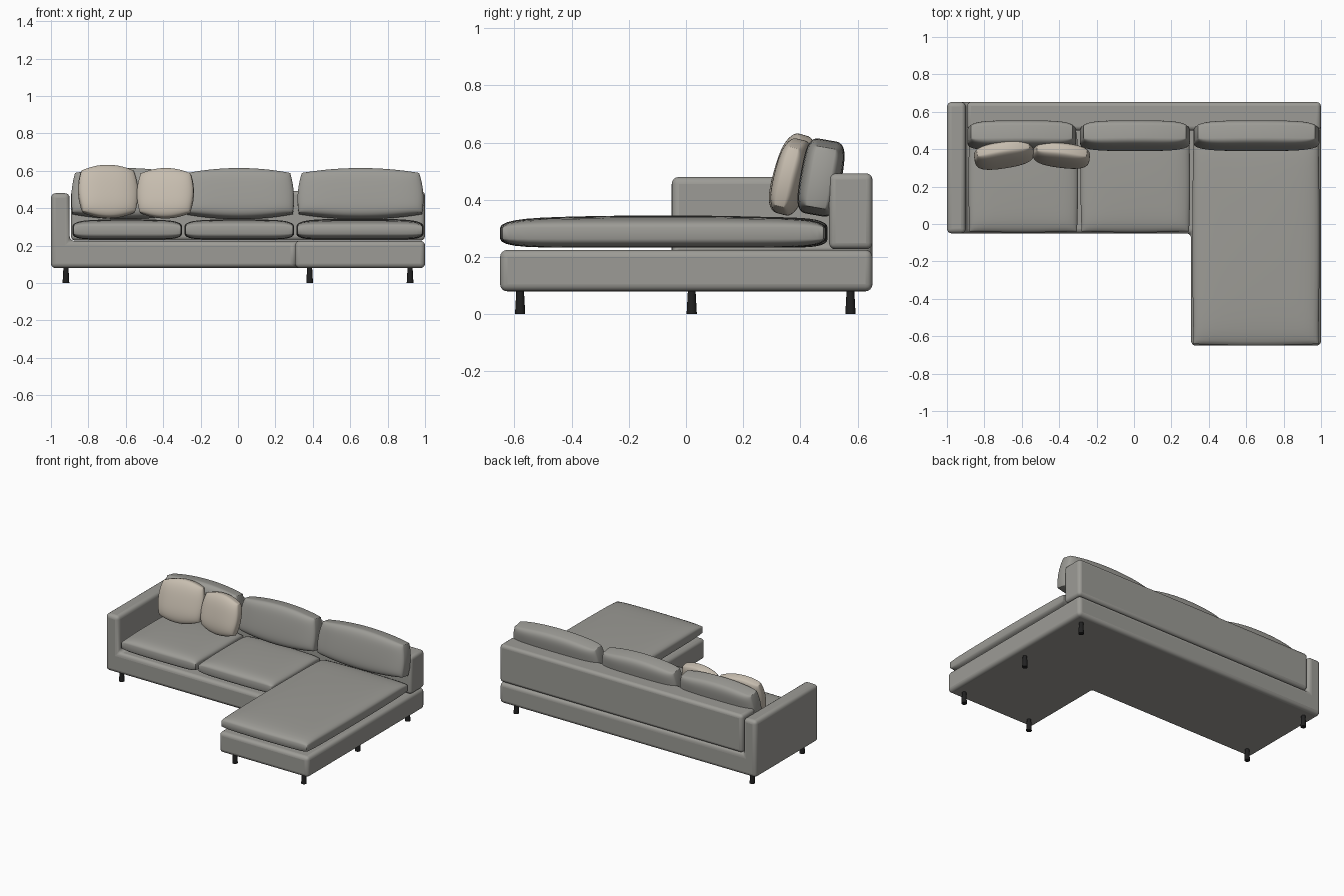
import bpy, bmesh
from math import sin, pi, radians

if "Cube" in bpy.data.objects:
    bpy.data.objects.remove(bpy.data.objects["Cube"])


def finish(name, bm, mat, bevel=0.0, angle=40):
    bmesh.ops.recalc_face_normals(bm, faces=bm.faces)
    me = bpy.data.meshes.new(name)
    bm.to_mesh(me)
    bm.free()
    ob = bpy.data.objects.new(name, me)
    bpy.context.collection.objects.link(ob)
    if bevel:
        m = ob.modifiers.new("round", 'BEVEL')
        m.width, m.segments, m.limit_method = bevel, 4, 'ANGLE'
    me.materials.append(mat)
    bpy.ops.object.select_all(action='DESELECT')
    ob.select_set(True)
    bpy.context.view_layer.objects.active = ob
    bpy.ops.object.shade_smooth_by_angle(angle=radians(angle))
    return ob


def material(name, rgb):
    m = bpy.data.materials.new(name)
    m.diffuse_color = (*rgb, 1)
    m.use_nodes = True
    m.node_tree.nodes["Principled BSDF"].inputs["Base Color"].default_value = m.diffuse_color
    return m


def cushion(name, mat, loc, half, rot=(0, 0, 0), pinch=(0.02, 0.02), power=8,
            crown=(0, 0), taper=0.0, rim=0.4, n=22):
    """Two domed grids joined by a rim wall; half = half width, height, thickness."""
    bm = bmesh.new()
    t = [sin(pi / 2 * (2 * i / n - 1)) for i in range(n + 1)]
    sides = []
    for s in (1, -1):
        c = crown[0] if s > 0 else crown[1]
        sides.append([[bm.verts.new((
            half[0] * u * (1 - pinch[0] * v * v - taper * v),
            half[1] * v * (1 - pinch[1] * u * u),
            s * half[2] * (rim + (1 - rim) * max(0, (1 - abs(u) ** power)
                                                 * (1 - abs(v) ** power)) ** 0.5)
            * (1 + c * (1 - u * u) * (1 - v * v)))) for v in t] for u in t])
    for g in sides:
        for i in range(n):
            for j in range(n):
                bm.faces.new((g[i][j], g[i + 1][j], g[i + 1][j + 1], g[i][j + 1]))
    # rim wall around the border
    ring = ([(i, 0) for i in range(n)] + [(n, j) for j in range(n)]
            + [(i, n) for i in range(n, 0, -1)] + [(0, j) for j in range(n, 0, -1)])
    a, b = sides
    for (i, j), (k, l) in zip(ring, ring[1:] + ring[:1]):
        bm.faces.new((a[i][j], a[k][l], b[k][l], b[i][j]))
    ob = finish(name, bm, mat, angle=80)
    ob.location = loc
    ob.rotation_euler = [radians(r) for r in rot]
    return ob


grey = material("grey_fabric", (0.335, 0.33, 0.305))
beige = material("beige_fabric", (0.57, 0.51, 0.43))
dark = material("dark_leg", (0.015, 0.015, 0.015))

# L-shaped base with the left arm raised out of it
bm = bmesh.new()
pts = [(-1, -.05), (-.9, -.05), (.305, -.05), (.305, -.65), (1, -.65),
       (1, .652), (-.9, .652), (-1, .652)]
v = [bm.verts.new((x, y, .08)) for x, y in pts]
bm.faces.new((v[0], v[1], v[6], v[7]))
bm.faces.new(v[1:7])
up = {p: bm.verts.new((p.co.x, p.co.y, .225)) for p in v}
for a, b in zip(v, v[1:] + v[:1]):
    bm.faces.new((a, b, up[b], up[a]))
bm.faces.new([up[p] for p in v[1:7]])
arm_top = bm.faces.new([up[p] for p in (v[0], v[1], v[6], v[7])])
ext = bmesh.ops.extrude_discrete_faces(bm, faces=[arm_top])["faces"]
for p in ext[0].verts:
    p.co.z = .48
bmesh.ops.remove_doubles(bm, verts=bm.verts, dist=1e-5)
bmesh.ops.dissolve_limit(bm, angle_limit=0.01, verts=bm.verts, edges=bm.edges)
finish("base_and_arm", bm, grey, 0.025)

# Backrest
bm = bmesh.new()
bmesh.ops.create_cube(bm, size=1)
for p in bm.verts:
    p.co = (.053 + p.co.x * 1.892, .576 + p.co.y * .152, .36 + p.co.z * .265)
finish("backrest", bm, grey, 0.022)

# Seat cushions and chaise cushion
for i, x in enumerate((-.592, .007)):
    cushion(f"seat_cushion_{i + 1}", grey, (x, .225, .283), (.293, .27, .05),
            crown=(.15, 0))
cushion("chaise_cushion", grey, (.652, -.08, .283), (.34, .57, .05), power=10,
        pinch=(.02, .015), crown=(.25, 0))

# Back cushions, leaning against the backrest
for i, (x, w) in enumerate(((-.6, .29), (.005, .293), (.655, .335))):
    cushion(f"back_cushion_{i + 1}", grey, (x, .472, .478), (w, .133, .066), (80, 0, 0),
            pinch=(.04, .2), power=6, crown=(.1, .1), taper=.025, rim=.5)

# Throw pillows
cushion("throw_pillow_1", beige, (-.695, .37, .489), (.16, .144, .046), (74, 0, 9),
        pinch=(.12, .22), power=4, crown=(.2, .1), rim=.35)
cushion("throw_pillow_2", beige, (-.388, .368, .48), (.152, .135, .046), (76, 0, -7),
        pinch=(.12, .22), power=4, crown=(.2, .1), rim=.35)

# Legs
for i, (x, y) in enumerate(((-.92, .02), (-.92, .575), (.383, -.58),
                            (.92, -.58), (.92, .02), (.92, .575))):
    bm = bmesh.new()
    bmesh.ops.create_cone(bm, cap_ends=True, segments=16, radius1=.018,
                          radius2=.013, depth=.09)
    bmesh.ops.translate(bm, verts=bm.verts, vec=(x, y, .045))
    finish(f"leg_{i + 1}", bm, dark)
